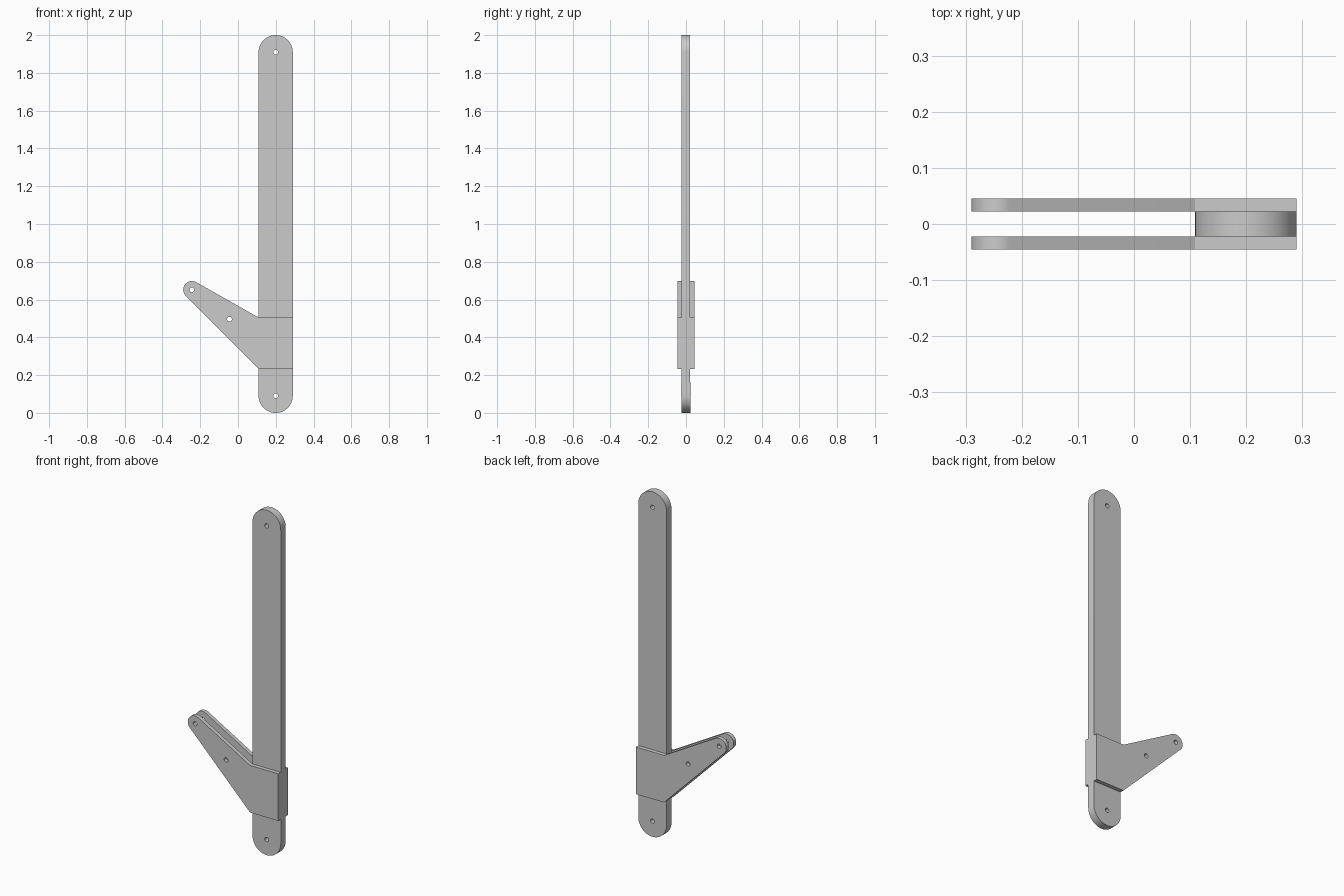
import bpy, bmesh
from math import pi, cos, sin, acos, atan2, hypot

if "Cube" in bpy.data.objects:
    bpy.data.objects.remove(bpy.data.objects["Cube"])


def arc(cx, cz, r, a0, a1, n):
    return [(cx + r * cos(a0 + (a1 - a0) * i / n),
             cz + r * sin(a0 + (a1 - a0) * i / n)) for i in range(n + 1)]


def hole(cx, cz, r=0.0125, n=24):
    return arc(cx, cz, r, 0, 2 * pi, n)[:-1]


def plate(name, loops, y, thickness):
    """Filled x-z outline with holes, extruded along y."""
    cu = bpy.data.curves.new(name, 'CURVE')
    cu.dimensions = '2D'
    cu.fill_mode = 'BOTH'
    cu.extrude = thickness / 2
    for pts in loops:
        sp = cu.splines.new('POLY')
        sp.points.add(len(pts) - 1)
        for p, (x, z) in zip(sp.points, pts):
            p.co = (x, z, 0, 1)
        sp.use_cyclic_u = True
    ob = bpy.data.objects.new(name, cu)
    bpy.context.collection.objects.link(ob)
    ob.rotation_euler = (pi / 2, 0, 0)
    ob.location.y = y
    bpy.ops.object.select_all(action='DESELECT')
    ob.select_set(True)
    bpy.context.view_layer.objects.active = ob
    bpy.ops.object.convert(target='MESH')
    ob = bpy.context.view_layer.objects.active
    bm = bmesh.new()
    bm.from_mesh(ob.data)
    bmesh.ops.remove_doubles(bm, verts=bm.verts, dist=1e-5)
    bmesh.ops.recalc_face_normals(bm, faces=bm.faces)
    bm.to_mesh(ob.data)
    bm.free()
    bpy.ops.object.shade_smooth_by_angle(angle=0.5)


# Long bar with round ends and a pin hole at each end
R, X1 = 0.0905, 0.29
XC, X0 = X1 - R, X1 - 2 * R
bar = arc(XC, 2 - R, R, 0, pi, 32) + arc(XC, R, R, pi, 2 * pi, 32)
plate("bar", [bar, hole(XC, 2 - R), hole(XC, R)], 0, 0.045)

# Tapered side plates: straight band across the bar, arm tangent to a round tip
r, cx, cz = 0.046, -0.244, 0.652
top, bottom = 0.505, 0.232


def tangent(z, side):
    dx, dz = X0 - cx, z - cz
    return atan2(dz, dx) + side * acos(r / hypot(dx, dz))


tip = arc(cx, cz, r, tangent(top, 1), tangent(bottom, -1) + 2 * pi, 24)
side = [(X0, bottom), (X1, bottom), (X1, top), (X0, top)] + tip
for name, s in (("front_side_plate", -1), ("back_side_plate", 1)):
    plate(name, [side, hole(cx, cz), hole(-0.045, 0.496)], s * 0.034, 0.023)
